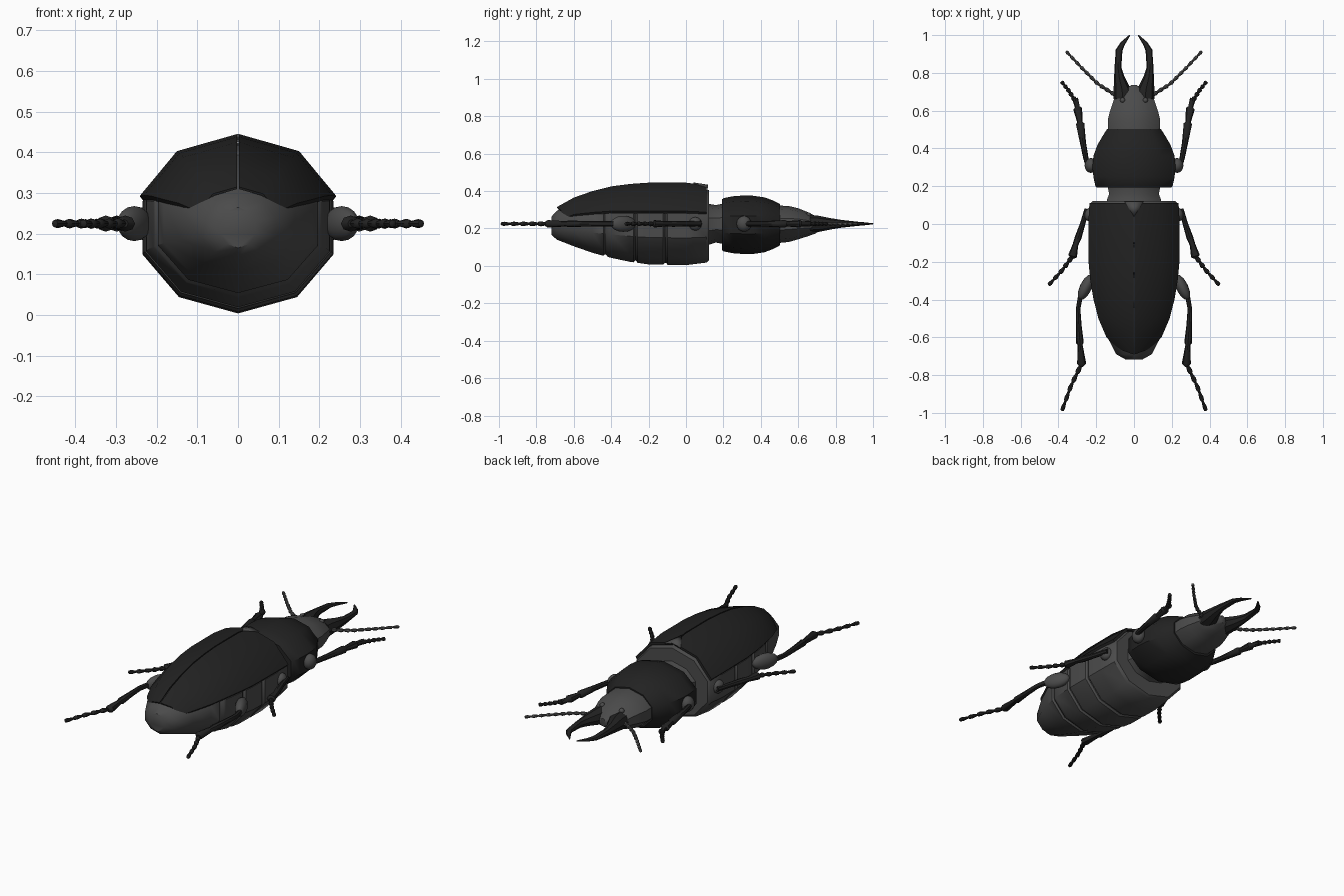
import bpy, bmesh, math
from mathutils import Vector

if "Cube" in bpy.data.objects:
    bpy.data.objects.remove(bpy.data.objects["Cube"], do_unlink=True)


def material(name, value):
    m = bpy.data.materials.new(name)
    m.use_nodes = True
    colour = (value, value, value, 1)
    m.diffuse_color = colour
    m.node_tree.nodes["Principled BSDF"].inputs["Base Color"].default_value = colour
    return m


GREY = material("dark grey body", 0.07)
BLACK = material("black shell", 0.016)
MID = 0.225  # height of the body axis and legs


def finish(name, bm, mat, angle=40):
    bmesh.ops.recalc_face_normals(bm, faces=bm.faces)
    mesh = bpy.data.meshes.new(name)
    bm.to_mesh(mesh)
    bm.free()
    for p in mesh.polygons:
        p.use_smooth = True
    mesh.set_sharp_from_angle(angle=math.radians(angle))
    mesh.materials.append(mat)
    obj = bpy.data.objects.new(name, mesh)
    bpy.context.collection.objects.link(obj)
    return obj


def skin(name, loops, mat, angle=40):
    """Bridge closed loops of points and cap both ends."""
    bm = bmesh.new()
    rings = [[bm.verts.new(p) for p in loop] for loop in loops]
    n = len(rings[0])
    for a, b in zip(rings, rings[1:]):
        for i in range(n):
            j = (i + 1) % n
            bm.faces.new((a[i], a[j], b[j], b[i]))
    bm.faces.new(rings[0])
    bm.faces.new(rings[-1])
    return finish(name, bm, mat, angle)


def loft(name, rings, mat, section, side=1, gap=0.0, sweep=0.0, angle=40):
    """Rings are (y, half width, top, bottom); sections are (degrees from top, scale)."""
    loops = []
    for k, (y, rx, top, low) in enumerate(rings):
        loop = []
        for deg, s in section:
            a = math.radians(deg)
            shift = sweep * deg / 72 if k == 0 else 0
            loop.append((side * (gap + rx * s * math.sin(a)), y + shift,
                         (top + low) / 2 + (top - low) / 2 * s * math.cos(a)))
        loops.append(loop)
    return skin(name, loops, mat, angle)


def tube(name, stations, mat, side=1, sides=8, angle=40):
    """Stations are (x, y, half width, half height) in the leg plane."""
    pts = [Vector((p[0], p[1], 0)) for p in stations]
    loops = []
    for i, (x, y, w, h) in enumerate(stations):
        t = (pts[min(i + 1, len(pts) - 1)] - pts[max(i - 1, 0)]).normalized()
        loops.append([(side * (x + t.y * w * math.cos(a)), y - t.x * w * math.cos(a),
                       MID + h * math.sin(a))
                      for a in (2 * math.pi * k / sides for k in range(sides))])
    return skin(name, loops, mat, angle)


def beads(path, count, r0, r1):
    """Stations for a chain of flaring segments along a polyline."""
    pts = [Vector(p) for p in path]
    out = []
    for i in range(count):
        for f, swell in ((0.0, 0.5), (0.65, 1.0), (0.92, 0.85)):
            u = (i + f) / count
            seg = min(int(u * (len(pts) - 1)), len(pts) - 2)
            p = pts[seg].lerp(pts[seg + 1], u * (len(pts) - 1) - seg)
            r = (r0 + (r1 - r0) * u) * swell
            out.append((p.x, p.y, r, r))
    return out + [(*path[-1], 0.003, 0.003)]


def ellipsoid(name, centre, size, mat, turn=0.0):
    bm = bmesh.new()
    bmesh.ops.create_uvsphere(bm, u_segments=12, v_segments=8, radius=1)
    obj = finish(name, bm, mat, 60)
    obj.location, obj.scale, obj.rotation_euler.z = centre, size, turn
    return obj


DECAGON = [(36 * k, 1) for k in range(10)]
WING = [(0, 1), (36, 1), (72, 1), (75, 0.94), (36, 0.94), (0, 0.94)]

# Hull shared by the abdomen and the wing cases
hull = [(-0.69, 0.10, 0.315, 0.14), (-0.6, 0.15, 0.365, 0.105), (-0.5, 0.195, 0.40, 0.07),
        (-0.4, 0.222, 0.425, 0.043), (-0.3, 0.24, 0.438, 0.022), (-0.2, 0.25, 0.445, 0.008),
        (0, 0.251, 0.445, 0.004), (0.11, 0.245, 0.43, 0.018)]


def hull_at(y):
    for a, b in zip(hull, hull[1:]):
        if a[0] <= y <= b[0]:
            f = (y - a[0]) / (b[0] - a[0])
            return [p + (q - p) * f for p, q in zip(a, b)]


# Abdomen with segment grooves
body = [(y, rx * 0.985, top - 0.02, low) for y, rx, top, low in hull]
for g in (-0.43, -0.27, -0.11):
    for off, sink in ((-0.012, 0), (-0.003, 0.01), (0.003, 0.01), (0.012, 0)):
        y, rx, top, low = hull_at(g + off)
        body.append((y, rx * 0.985 - sink, top - 0.02 - sink, low + sink))
body.sort()
body = [(-0.718, 0.045, 0.265, 0.165)] + body + [(0.122, 0.23, 0.405, 0.03)]
loft("abdomen", body, GREY, DECAGON)

# Wing cases
for side, label in ((1, "left"), (-1, "right")):
    loft(label + "_wing_case", hull, BLACK, WING, side, gap=0.003, sweep=0.04)

# Triangular plate between the wing cases
bm = bmesh.new()
tip, mid, a, b = [bm.verts.new(p) for p in
                  ((0, 0.04, 0.446), (0, 0.118, 0.434), (0.05, 0.118, 0.42), (-0.05, 0.118, 0.42))]
bm.faces.new((tip, a, mid))
bm.faces.new((tip, mid, b))
plate = finish("shoulder_plate", bm, GREY)
plate.modifiers.new("thickness", "SOLIDIFY").thickness = 0.008

# Neck, thorax and head
loft("neck", [(0.10, 0.155, 0.335, 0.11), (0.13, 0.15, 0.33, 0.115), (0.16, 0.138, 0.325, 0.125),
              (0.21, 0.15, 0.335, 0.115)], GREY, DECAGON)
loft("thorax", [(0.192, 0.205, 0.355, 0.085), (0.2, 0.215, 0.362, 0.078), (0.25, 0.226, 0.372, 0.068),
                (0.3, 0.231, 0.376, 0.064), (0.36, 0.226, 0.375, 0.064), (0.42, 0.203, 0.366, 0.073),
                (0.46, 0.178, 0.352, 0.088), (0.503, 0.15, 0.33, 0.11)], BLACK, DECAGON)
loft("head", [(0.49, 0.144, 0.323, 0.122), (0.55, 0.146, 0.32, 0.128), (0.6, 0.133, 0.308, 0.142),
              (0.65, 0.115, 0.288, 0.158), (0.69, 0.1, 0.268, 0.172), (0.735, 0.015, 0.245, 0.2)],
     GREY, DECAGON)

# Outer half of each limb: thigh and shin stations, then the foot path
limbs = {
    "front": ([(0.24, 0.29, 0.012, 0.014), (0.255, 0.35, 0.014, 0.014), (0.27, 0.43, 0.016, 0.015),
               (0.285, 0.53, 0.022, 0.02), (0.287, 0.54, 0.014, 0.014), (0.298, 0.61, 0.024, 0.02),
               (0.3, 0.62, 0.013, 0.013), (0.312, 0.665, 0.016, 0.015)],
              [(0.31, 0.65), (0.345, 0.705), (0.385, 0.755)]),
    "middle": ([(0.25, 0.08, 0.012, 0.014), (0.272, 0.0, 0.014, 0.014), (0.295, -0.07, 0.018, 0.016),
                (0.31, -0.11, 0.015, 0.014), (0.325, -0.17, 0.024, 0.02), (0.33, -0.18, 0.01, 0.01)],
               [(0.325, -0.17), (0.38, -0.245), (0.453, -0.325)]),
    "hind": ([(0.28, -0.36, 0.013, 0.015), (0.296, -0.45, 0.012, 0.014), (0.292, -0.54, 0.015, 0.015),
              (0.286, -0.63, 0.02, 0.018), (0.285, -0.64, 0.013, 0.014), (0.277, -0.74, 0.024, 0.02),
              (0.28, -0.755, 0.01, 0.01)],
             [(0.28, -0.745), (0.335, -0.86), (0.382, -0.99)]),
}
hips = {"front": ((0.228, 0.31), (0.034, 0.04, 0.042), 0),
        "middle": ((0.235, 0.05), (0.028, 0.036, 0.036), 0.2),
        "hind": ((0.255, -0.335), (0.032, 0.075, 0.043), 0.45)}

for side, label in ((1, "left"), (-1, "right")):
    # Legs
    for pos, (leg, foot) in limbs.items():
        (hx, hy), size, turn = hips[pos]
        part = label + "_" + pos
        ellipsoid(part + "_hip", (side * hx, hy, MID), size, GREY, side * turn)
        tube(part + "_leg", leg, BLACK, side)
        tube(part + "_foot", beads(foot, 5, 0.014, 0.011), BLACK, side)

    # Jaws, feelers and eyes
    tube(label + "_jaw", [(0.06, 0.665, 0.048, 0.046), (0.063, 0.71, 0.046, 0.043),
                          (0.078, 0.775, 0.028, 0.03), (0.085, 0.83, 0.018, 0.021),
                          (0.079, 0.92, 0.018, 0.011), (0.06, 0.955, 0.013, 0.008),
                          (0.022, 1.0, 0.003, 0.003)], BLACK, side, angle=30)
    tube(label + "_feeler", beads([(0.095, 0.68), (0.19, 0.74), (0.275, 0.825), (0.36, 0.915)],
                                  10, 0.012, 0.009), GREY, side)
    ellipsoid(label + "_eye", (side * 0.06, 0.655, 0.272), (0.014, 0.014, 0.014), GREY)
